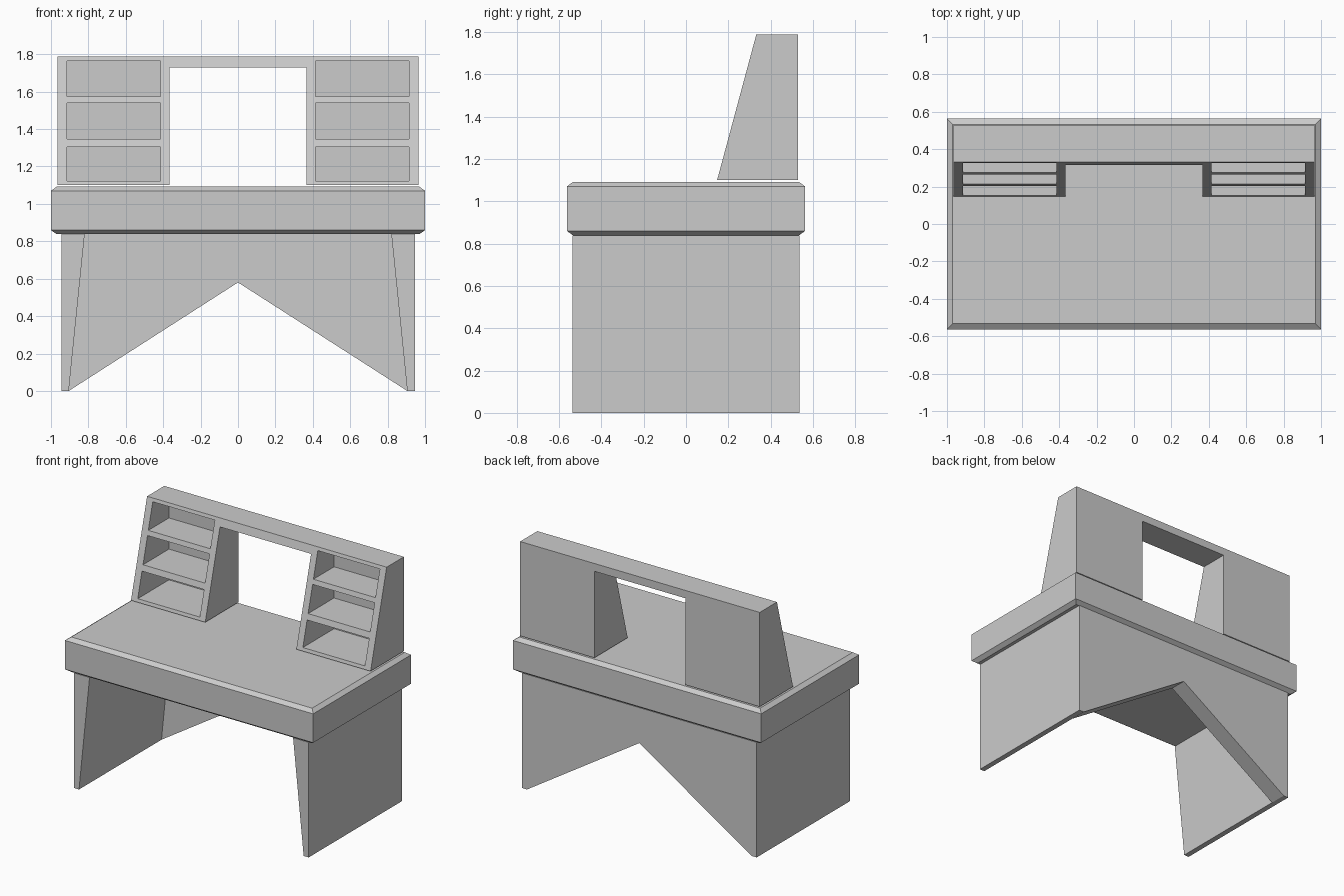
import bpy, bmesh

if "Cube" in bpy.data.objects:
    bpy.data.objects.remove(bpy.data.objects["Cube"])


def make_object(name, bm):
    bmesh.ops.recalc_face_normals(bm, faces=bm.faces)
    mesh = bpy.data.meshes.new(name)
    bm.to_mesh(mesh)
    bm.free()
    obj = bpy.data.objects.new(name, mesh)
    bpy.context.collection.objects.link(obj)
    return obj


def loft(name, rings):
    """Closed solid through a list of rings with equal point counts."""
    bm = bmesh.new()
    loops = [[bm.verts.new(p) for p in ring] for ring in rings]
    n = len(loops[0])
    for a, b in zip(loops, loops[1:]):
        for i in range(n):
            j = (i + 1) % n
            bm.faces.new((a[i], a[j], b[j], b[i]))
    bm.faces.new(loops[0])
    bm.faces.new(loops[-1])
    return make_object(name, bm)


def prism_x(name, yz, x0, x1):
    return loft(name, [[(x, y, z) for y, z in yz] for x in (x0, x1)])


def prism_y(name, xz, y0, y1):
    return loft(name, [[(x, y, z) for x, z in xz] for y in (y0, y1)])


# Desktop slab with chamfered top and bottom rims
X, Y, IN = 1.0, 0.563, 0.03
rings = []
for z, inset in ((0.838, IN), (0.86, 0), (1.07, 0), (1.092, IN)):
    x, y = X - inset, Y - inset
    rings.append([(-x, -y, z), (x, -y, z), (x, y, z), (-x, y, z)])
loft("desktop", rings)

# Tapered side panels
for s, side in ((-1, "left"), (1, "right")):
    prism_y(side + "_side_panel",
            [(s * 0.945, 0), (s * 0.905, 0), (s * 0.82, 0.838), (s * 0.945, 0.838)],
            -0.537, 0.412)

# Back panel with V-shaped notch
prism_y("back_panel",
        [(-0.945, 0), (-0.905, 0), (0, 0.58), (0.905, 0), (0.945, 0),
         (0.945, 0.838), (-0.945, 0.838)], 0.412, 0.537)

# Hutch with sloping front
hutch = prism_x("hutch", [(0.147, 1.1), (0.53, 1.1), (0.53, 1.787), (0.332, 1.787)],
                -0.965, 0.965)

# Cutters: central opening and three pigeonholes per side
# (front floor, back floor, back ceiling, front ceiling)
cutters = [prism_x("opening_cutter", [(0, 1.0), (0.8, 1.0), (0.8, 1.73), (0, 1.73)],
                   -0.367, 0.367)]
FRONT, BACK = 0.0, 0.512
holes = ((1.123, 1.123, 1.305, 1.305), (1.347, 1.347, 1.54, 1.54),
         (1.574, 1.574, 1.763, 1.763))
for x0, x1 in ((-0.915, -0.415), (0.415, 0.915)):
    for a, b, c, d in holes:
        cutters.append(prism_x("pigeonhole_cutter",
                               [(FRONT, a), (BACK, b), (BACK, c), (FRONT, d)], x0, x1))

bpy.context.view_layer.objects.active = hutch
for cutter in cutters:
    cutter.hide_render = True
    mod = hutch.modifiers.new("cut", "BOOLEAN")
    mod.operation = "DIFFERENCE"
    mod.solver = "EXACT"
    mod.object = cutter
    bpy.ops.object.modifier_apply(modifier=mod.name)
for cutter in cutters:
    bpy.data.objects.remove(cutter)
